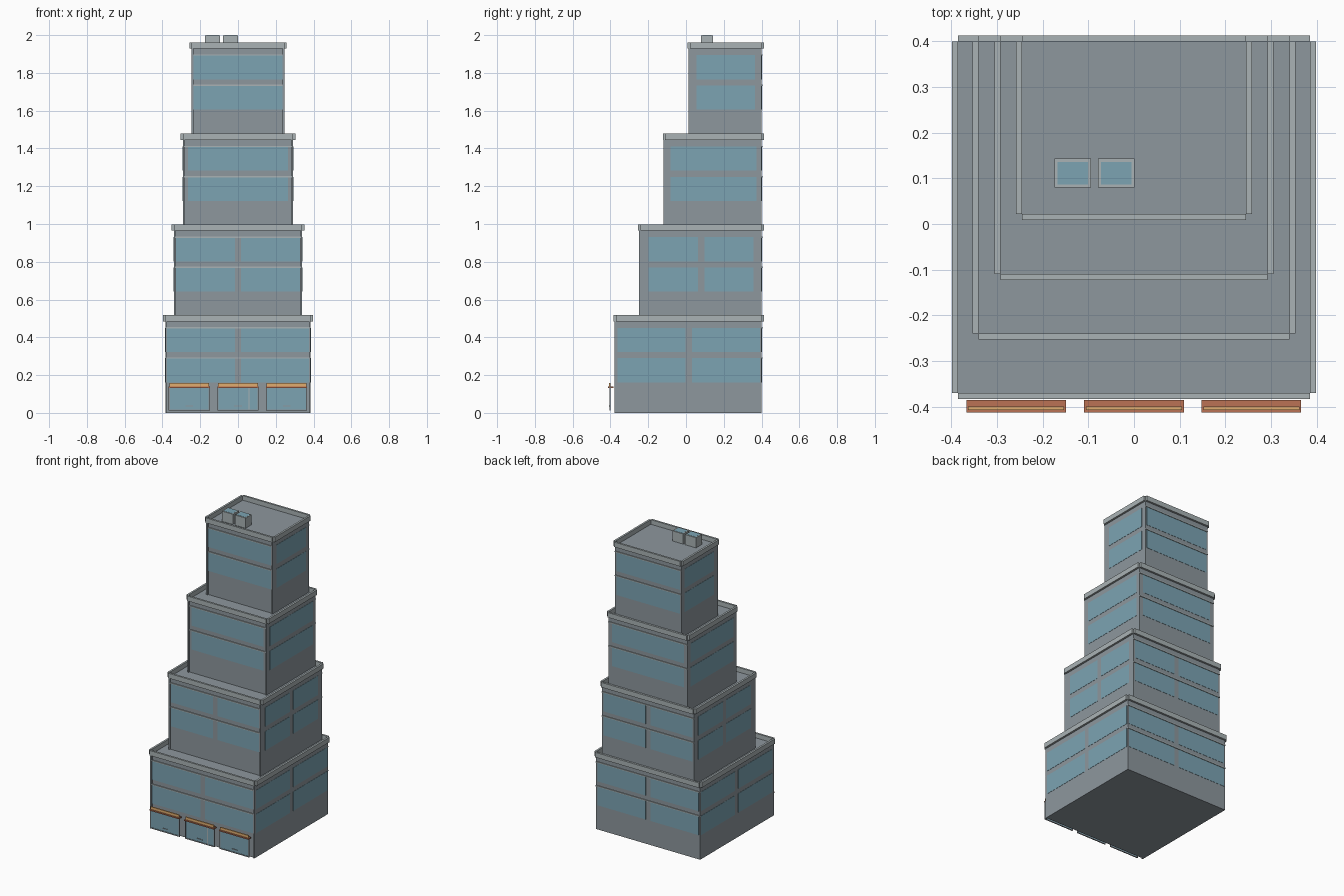
import bpy, bmesh

if "Cube" in bpy.data.objects:
    bpy.data.objects.remove(bpy.data.objects["Cube"])

def mat(name, c):
    m = bpy.data.materials.new(name)
    m.diffuse_color = (*c, 1)
    m.use_nodes = True
    m.node_tree.nodes["Principled BSDF"].inputs["Base Color"].default_value = m.diffuse_color
    return m

WALL = mat("wall_grey", (0.27, 0.31, 0.34))
TRIM = mat("trim_grey", (0.40, 0.45, 0.46))
GLASS = mat("glass_blue", (0.20, 0.37, 0.45))
RED = mat("awning_red", (0.50, 0.17, 0.09))
TAN = mat("awning_tan", (0.75, 0.42, 0.16))

def boxes(name, material, items):
    """One object from boxes given as (x0, x1, y0, y1, z0, z1)."""
    bm = bmesh.new()
    for x0, x1, y0, y1, z0, z1 in items:
        vs = bmesh.ops.create_cube(bm, size=1)["verts"]
        for v in vs:
            v.co = (x1 if v.co.x > 0 else x0,
                    y1 if v.co.y > 0 else y0,
                    z1 if v.co.z > 0 else z0)
    me = bpy.data.meshes.new(name)
    bm.to_mesh(me)
    bm.free()
    me.materials.append(material)
    ob = bpy.data.objects.new(name, me)
    bpy.context.collection.objects.link(ob)

BACK = 0.40
P = 0.013      # parapet thickness
E = 0.0015     # window relief
# half width, front y, bottom, roof, columns, front/back window margin, side window margin
tiers = [
    (0.385, -0.370, 0.000, 0.487, 2, 0.010, 0.008),
    (0.340, -0.240, 0.487, 0.967, 2, 0.012, 0.042),
    (0.292, -0.110, 0.967, 1.447, 1, 0.026, 0.028),
    (0.245, 0.022, 1.447, 1.931, 1, 0.010, 0.034),
]

def spans(a, b, n):
    """Split a run into one or two panes with a central pier."""
    if n == 1:
        return [(a, b)]
    m = (a + b) / 2
    return [(a, m - 0.017), (m + 0.017, b)]

for i, (w, f, z0, z1, n, mf, ms) in enumerate(tiers, 1):
    # tier block
    boxes(f"tier_{i}_body", WALL, [(-w, w, f, BACK, z0, z1)])
    # parapet strips just outside the wall line
    t = z1 + 0.031
    zb = z1 - 0.002
    boxes(f"tier_{i}_parapet", TRIM, [
        (-w, w, f - P, f, zb, t), (-w, w, BACK, BACK + P, zb, t),
        (-w - P, -w, f, BACK, zb, t), (w, w + P, f, BACK, zb, t)])
    # front corner pilasters
    boxes(f"tier_{i}_pilasters", WALL, [
        (s * w - 0.005 * s - 0.005, s * w - 0.005 * s + 0.005, f - 0.008, f, z0, zb)
        for s in (-1, 1)])
    # two rows of panes on all four sides
    panes, ledges = [], []
    for top in (z1 - 0.197, z1 - 0.037):
        b = top - 0.128
        for a, c in spans(-w + mf, w - mf, n):
            panes += [(a, c, f - E, f, b, top), (a, c, BACK, BACK + E, b, top)]
        for a, c in spans(f + ms, BACK - ms, n):
            panes += [(w, w + E, a, c, b, top), (-w - E, -w, a, c, b, top)]
        # ledges above the panes, front and back
        ledges += [(-w, w, f - 0.006, f, top - 0.003, top + 0.004),
                   (-w, w, BACK, BACK + 0.005, top - 0.003, top + 0.004)]
    boxes(f"tier_{i}_windows", GLASS, panes)
    boxes(f"tier_{i}_ledges", TRIM, ledges)

# three shopfronts with frame, pane, handle, awning and fascia
for i, x in enumerate((-0.258, 0, 0.257), 1):
    h = 0.106
    boxes(f"shop_{i}_pane", GLASS, [(x - h, x + h, -0.403, -0.400, 0.015, 0.135)])
    boxes(f"shop_{i}_frame", WALL, [
        (x - h - 0.003, x - h + 0.003, -0.406, -0.399, 0.012, 0.137),
        (x + h - 0.003, x + h + 0.003, -0.406, -0.399, 0.012, 0.137),
        (x - h, x + h, -0.406, -0.399, 0.012, 0.018)])
    boxes(f"shop_{i}_handle", WALL, [(x - 0.02, x + 0.02, -0.407, -0.403, 0.034, 0.038)])
    boxes(f"shop_{i}_awning", RED, [(x - 0.109, x + 0.109, -0.413, -0.385, 0.133, 0.141)])
    boxes(f"shop_{i}_fascia", TAN, [(x - 0.105, x + 0.105, -0.407, -0.399, 0.141, 0.158)])
boxes("shop_door_edge", TRIM, [(0.056, 0.060, -0.405, -0.400, 0.015, 0.135)])

# rooftop units with inset tops
for i, x in enumerate((-0.134, -0.039), 1):
    boxes(f"roof_unit_{i}", TRIM, [(x - 0.04, x + 0.04, 0.08, 0.143, 1.931, 1.999)])
    boxes(f"roof_unit_top_{i}", GLASS, [(x - 0.033, x + 0.033, 0.087, 0.136, 1.99, 2.0)])
